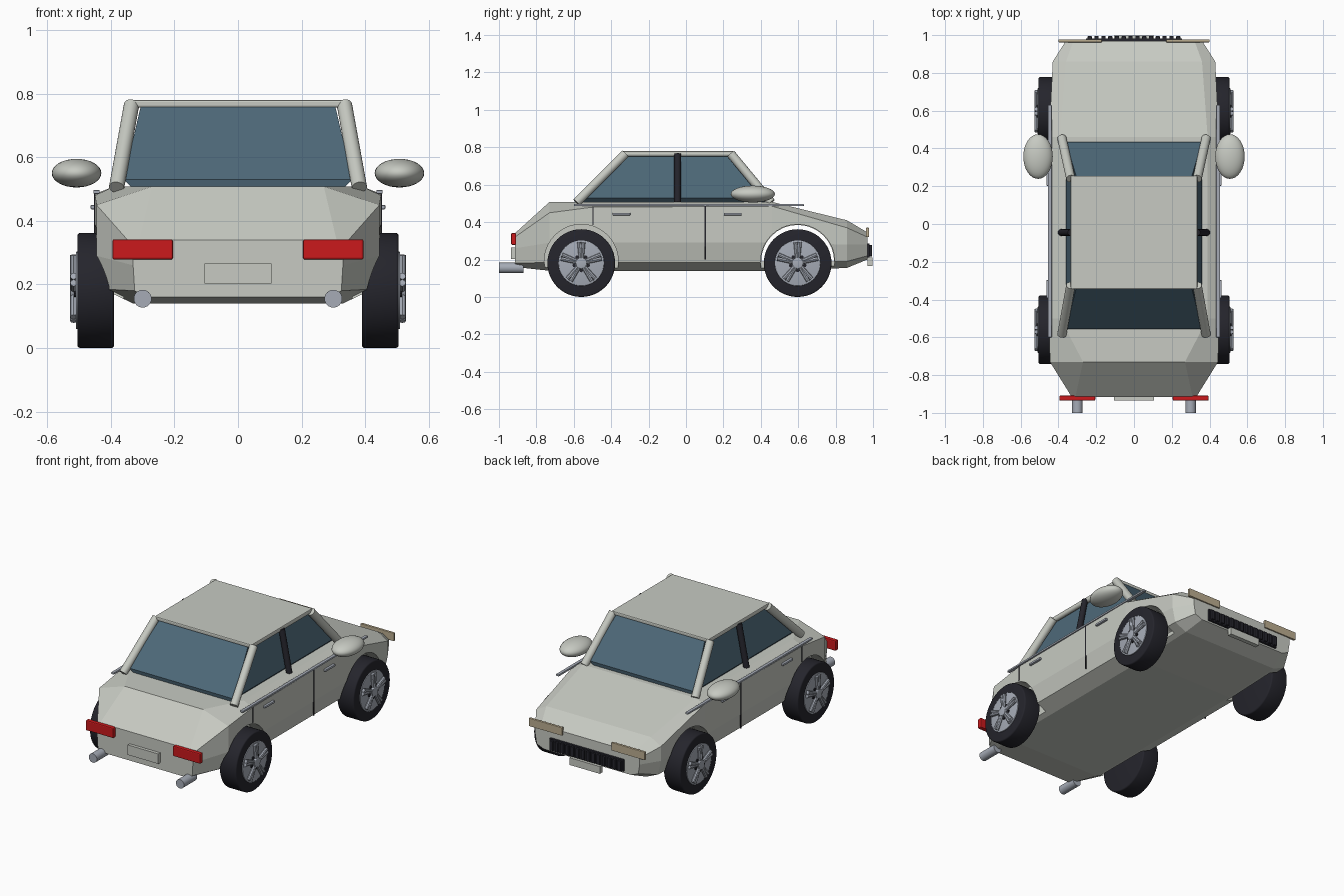
import bpy, bmesh, math
from mathutils import Vector, Matrix

if "Cube" in bpy.data.objects:
    bpy.data.objects.remove(bpy.data.objects["Cube"], do_unlink=True)


def material(name, *rgb):
    m = bpy.data.materials.new(name)
    m.use_nodes = True
    m.diffuse_color = (*rgb, 1)
    m.node_tree.nodes["Principled BSDF"].inputs["Base Color"].default_value = (*rgb, 1)
    return m


PAINT = material("pale grey paint", .57, .59, .54)
GLASS = material("blue tinted glass", .075, .14, .19)
RUBBER = material("black rubber", .018, .018, .025)
METAL = material("silver metal", .38, .41, .47)
RED = material("red lamp", .6, .01, .012)
LAMP = material("warm lamp", .5, .42, .28)


def finish(name, bm, mat, smooth=False):
    bmesh.ops.recalc_face_normals(bm, faces=bm.faces)
    mesh = bpy.data.meshes.new(name)
    bm.to_mesh(mesh)
    bm.free()
    mesh.materials.append(mat)
    ob = bpy.data.objects.new(name, mesh)
    bpy.context.collection.objects.link(ob)
    if smooth:
        bpy.ops.object.select_all(action='DESELECT')
        ob.select_set(True)
        bpy.context.view_layer.objects.active = ob
        bpy.ops.object.shade_smooth_by_angle(angle=math.radians(35))
    return ob


def box(name, mat, xs, ys, zs, bevel=0):
    bm = bmesh.new()
    spans = (xs, ys, zs)
    size = Matrix.Diagonal([b - a for a, b in spans] + [1])
    mid = Matrix.Translation([(a + b) / 2 for a, b in spans])
    bmesh.ops.create_cube(bm, size=1, matrix=mid @ size)
    if bevel:
        bmesh.ops.bevel(bm, geom=bm.edges[:], offset=bevel, segments=2, profile=.5, affect='EDGES')
    return finish(name, bm, mat)


def rod(name, mat, start, end, radius, sides=24, bevel=0, radius_end=None):
    a, b = Vector(start), Vector(end)
    bm = bmesh.new()
    turn = (b - a).to_track_quat('Z', 'Y').to_matrix().to_4x4()
    bmesh.ops.create_cone(bm, cap_ends=True, segments=sides, radius1=radius,
                          radius2=radius_end or radius, depth=(b - a).length,
                          matrix=Matrix.Translation((a + b) / 2) @ turn)
    if bevel:
        rims = [e for e in bm.edges if any(len(f.verts) > 4 for f in e.link_faces)]
        bmesh.ops.bevel(bm, geom=rims, offset=bevel, segments=3, profile=.5, affect='EDGES')
    return finish(name, bm, mat, True)


def loft(name, mat, rings):
    bm = bmesh.new()
    loops = [[bm.verts.new(p) for p in ring] for ring in rings]
    n = len(loops[0])
    for low, high in zip(loops, loops[1:]):
        for i in range(n):
            j = (i + 1) % n
            bm.faces.new((low[i], low[j], high[j], high[i]))
    bm.faces.new(loops[0])
    bm.faces.new(loops[-1])
    return finish(name, bm, mat)


def cut(target, cutter):
    mod = target.modifiers.new("cut", 'BOOLEAN')
    mod.operation = 'DIFFERENCE'
    mod.solver = 'EXACT'
    mod.object = cutter
    bpy.context.view_layer.objects.active = target
    bpy.ops.object.modifier_apply(modifier=mod.name)
    bpy.data.objects.remove(cutter, do_unlink=True)


# Body shell: half sections from floor to shoulder, mirrored and lofted along y
SECTIONS = [
    (-.915, (.29, .16), (.325, .18), (.33, .26), (.33, .32), (.31, .34)),
    (-.73, (.33, .14), (.42, .185), (.445, .29), (.445, .45), (.27, .508)),
    (-.5, (.33, .14), (.425, .185), (.45, .29), (.45, .48), (.39, .508)),
    (.46, (.33, .14), (.425, .185), (.45, .29), (.45, .485), (.39, .508)),
    (.86, (.33, .155), (.41, .19), (.43, .28), (.43, .37), (.36, .41)),
    (.97, (.30, .20), (.35, .22), (.36, .28), (.36, .32), (.32, .345)),
]
rings = []
for y, *half in SECTIONS:
    rings.append([(x, y, z) for x, z in half] + [(-x, y, z) for x, z in reversed(half)])
body = loft("body", PAINT, rings)

# Wheel arches, plus the open bay above the floor between the front wheels
WHEELS = {"rear": -.56, "front": .597}
for y in WHEELS.values():
    for s in (-1, 1):
        cut(body, rod("arch_cutter", RUBBER, (s * .36, y, .19), (s * .6, y, .19), .198, 40))
bay = []
for x in (-.37, .37):
    arc = [math.pi * k / 16 for k in range(17)]
    bay.append([(x, WHEELS["front"] + .195 * math.cos(t), .19 + .195 * math.sin(t)) for t in arc])
cut(body, loft("bay_cutter", RUBBER, bay))

# Glass cabin with a chamfered lower edge
cabin = []
for x, back, front, z in ((.33, -.55, .43, .5), (.36, -.555, .435, .53), (.305, -.335, .25, .765)):
    cabin.append([(x, back, z), (x, front, z), (-x, front, z), (-x, back, z)])
loft("cabin_glass", GLASS, cabin)
box("roof", PAINT, (-.335, .335), (-.345, .255), (.757, .78), .006)


def wheel(end, y, side, label):
    def at(x, r=0, angle=0):
        return (side * x, y + r * math.sin(angle), .181 + r * math.cos(angle))

    rod(f"{end}_tyre_{label}", RUBBER, at(.39), at(.505), .181, 48, .008)
    rod(f"{end}_rim_{label}", METAL, at(.5), at(.51), .122, 40, .003)
    rod(f"{end}_hub_{label}", METAL, at(.505), at(.528), .03, 20, .004)
    for k in range(5):
        a = math.tau * k / 5
        # Each spoke is a pair of bars around a dark slot
        for d in (-.1, .1):
            rod(f"{end}_spoke_{label}", METAL, at(.517, .02, a + d), at(.517, .112, a + d), .011, 8)
        rod(f"{end}_slot_{label}", RUBBER, at(.52, .035, a), at(.52, .1, a), .004, 6)
        b = a + math.pi / 5
        rod(f"{end}_bolt_{label}", RUBBER, at(.505, .04, b), at(.516, .04, b), .009, 10)


for s, label in ((1, "left"), (-1, "right")):
    def span(a, b):
        return tuple(sorted((s * a, s * b)))

    for end, y in WHEELS.items():
        wheel(end, y, s, label)

    # Roof pillars
    rod(f"front_pillar_{label}", PAINT, (s * .335, .24, .765), (s * .382, .455, .505), .024)
    rod(f"rear_pillar_{label}", PAINT, (s * .335, -.325, .765), (s * .382, -.585, .505), .024)
    rod(f"roof_rail_{label}", PAINT, (s * .322, -.33, .764), (s * .322, .245, .764), .014, 16)
    rod(f"middle_pillar_{label}", RUBBER, (s * .333, -.045, .765), (s * .385, -.045, .505), .018, 16)

    # Mirror
    bm = bmesh.new()
    shape = Matrix.Translation((s * .508, .357, .55)) @ Matrix.Diagonal((.078, .118, .045, 1))
    bmesh.ops.create_uvsphere(bm, u_segments=32, v_segments=16, radius=1, matrix=shape)
    finish(f"mirror_{label}", bm, PAINT, True)

    # Side trim, handles and door seams
    box(f"belt_trim_{label}", METAL, span(.435, .455), (-.6, .63), (.485, .497), .003)
    for y in (-.345, .25):
        box(f"door_handle_{label}", METAL, span(.445, .464), (y - .048, y + .048), (.436, .45), .004)
    box(f"door_seam_{label}", RUBBER, span(.447, .453), (.1, .106), (.2, .485))
    box(f"rear_door_seam_{label}", RUBBER, span(.447, .453), (-.5, -.494), (.385, .48))

    # Lamps and exhausts
    box(f"tail_lamp_{label}", RED, span(.205, .395), (-.935, -.908), (.278, .342), .006)
    box(f"headlamp_{label}", LAMP, span(.17, .4), (.962, .978), (.32, .37), .003)
    rod(f"exhaust_{label}", METAL, (s * .3, -1, .155), (s * .3, -.87, .155), .028)

# Number plates and grille
box("rear_plate", PAINT, (-.105, .105), (-.935, -.912), (.203, .265))
box("front_plate", PAINT, (-.105, .105), (.97, .998), (.165, .21))
box("grille", RUBBER, (-.255, .255), (.965, .982), (.21, .285), .003)
for i in range(14):
    x = (i - 6.5) * .036
    box("grille_bar", RUBBER, (x - .011, x + .011), (.975, .995), (.217, .278), .003)
